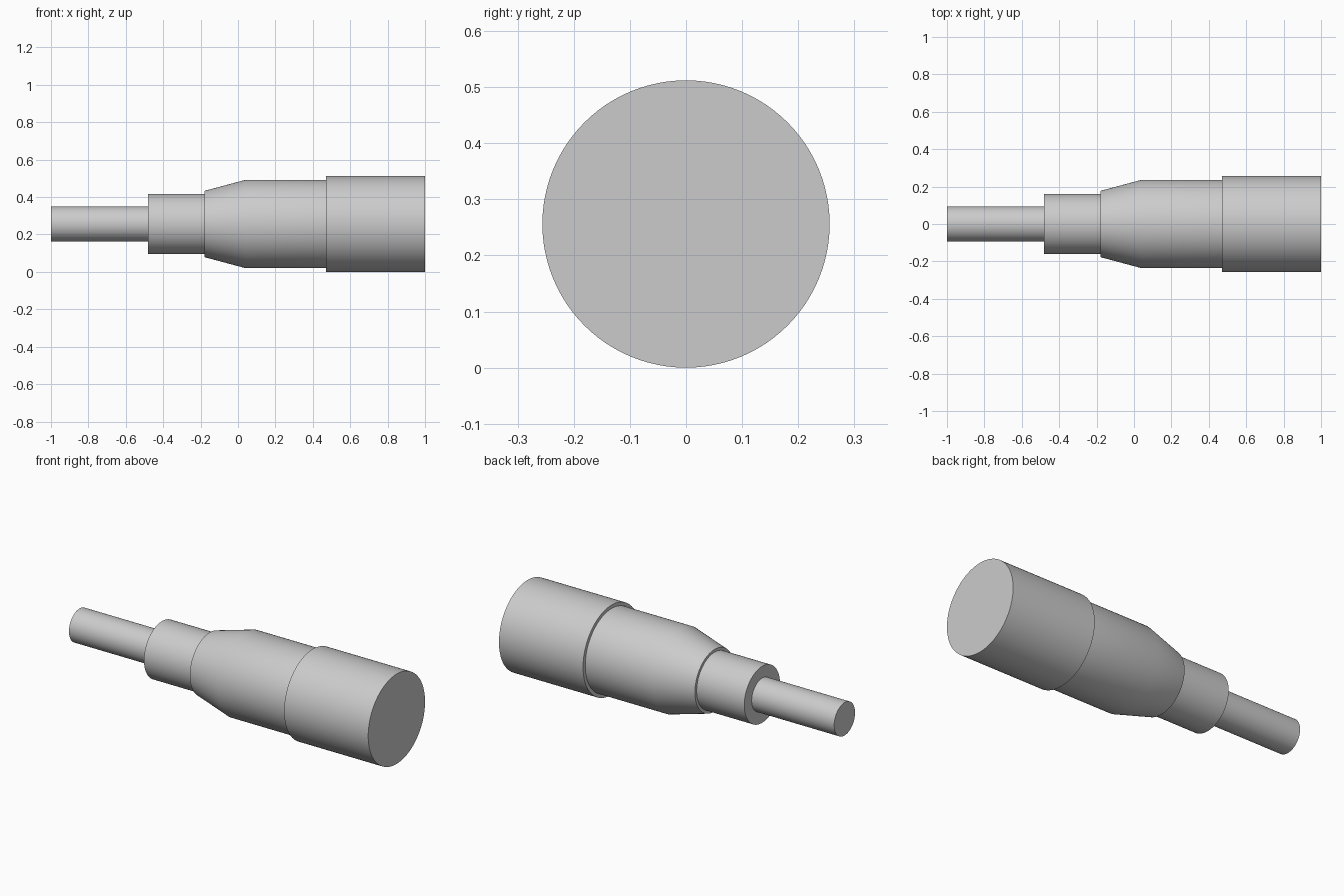
import bpy, bmesh, math
from mathutils import Matrix, Vector

cube = bpy.data.objects.get("Cube")
if cube:
    bpy.data.objects.remove(cube, do_unlink=True)

AXIS_HEIGHT = 0.256
SEGMENTS = 96

grey = bpy.data.materials.new("plain_grey")
grey.use_nodes = True
colour = (0.6, 0.6, 0.6, 1)
grey.diffuse_color = colour
grey.node_tree.nodes["Principled BSDF"].inputs["Base Color"].default_value = colour


def turned_part(name, profile):
    """Solid of revolution about the x axis from (x, radius) points."""
    bm = bmesh.new()
    rings = []
    for x, r in profile:
        place = Matrix.Translation((x, 0, 0)) @ Matrix.Rotation(math.pi / 2, 4, 'Y')
        rings.append(bmesh.ops.create_circle(
            bm, segments=SEGMENTS, radius=r, matrix=place)["verts"])
    # walls between neighbouring rings
    for a, b in zip(rings, rings[1:]):
        for i in range(SEGMENTS):
            j = (i + 1) % SEGMENTS
            bm.faces.new((a[i], a[j], b[j], b[i]))
    # flat end caps
    bm.faces.new(rings[0])
    bm.faces.new(rings[-1])
    bmesh.ops.recalc_face_normals(bm, faces=bm.faces[:])
    mesh = bpy.data.meshes.new(name)
    bm.to_mesh(mesh)
    bm.free()
    mesh.materials.append(grey)
    obj = bpy.data.objects.new(name, mesh)
    obj.location = Vector((0, 0, AXIS_HEIGHT))
    bpy.context.collection.objects.link(obj)
    bpy.ops.object.select_all(action='DESELECT')
    obj.select_set(True)
    bpy.context.view_layer.objects.active = obj
    bpy.ops.object.shade_smooth_by_angle(angle=math.radians(30))
    return obj


# Stepped shaft, each part butting against the next
turned_part("shaft", [(-1, 0.094), (-0.48, 0.094)])
turned_part("collar", [(-0.48, 0.161), (-0.18, 0.161)])
turned_part("tapered_body", [(-0.18, 0.177), (0.04, 0.236), (0.47, 0.236)])
turned_part("end_cap", [(0.47, AXIS_HEIGHT), (1, AXIS_HEIGHT)])
